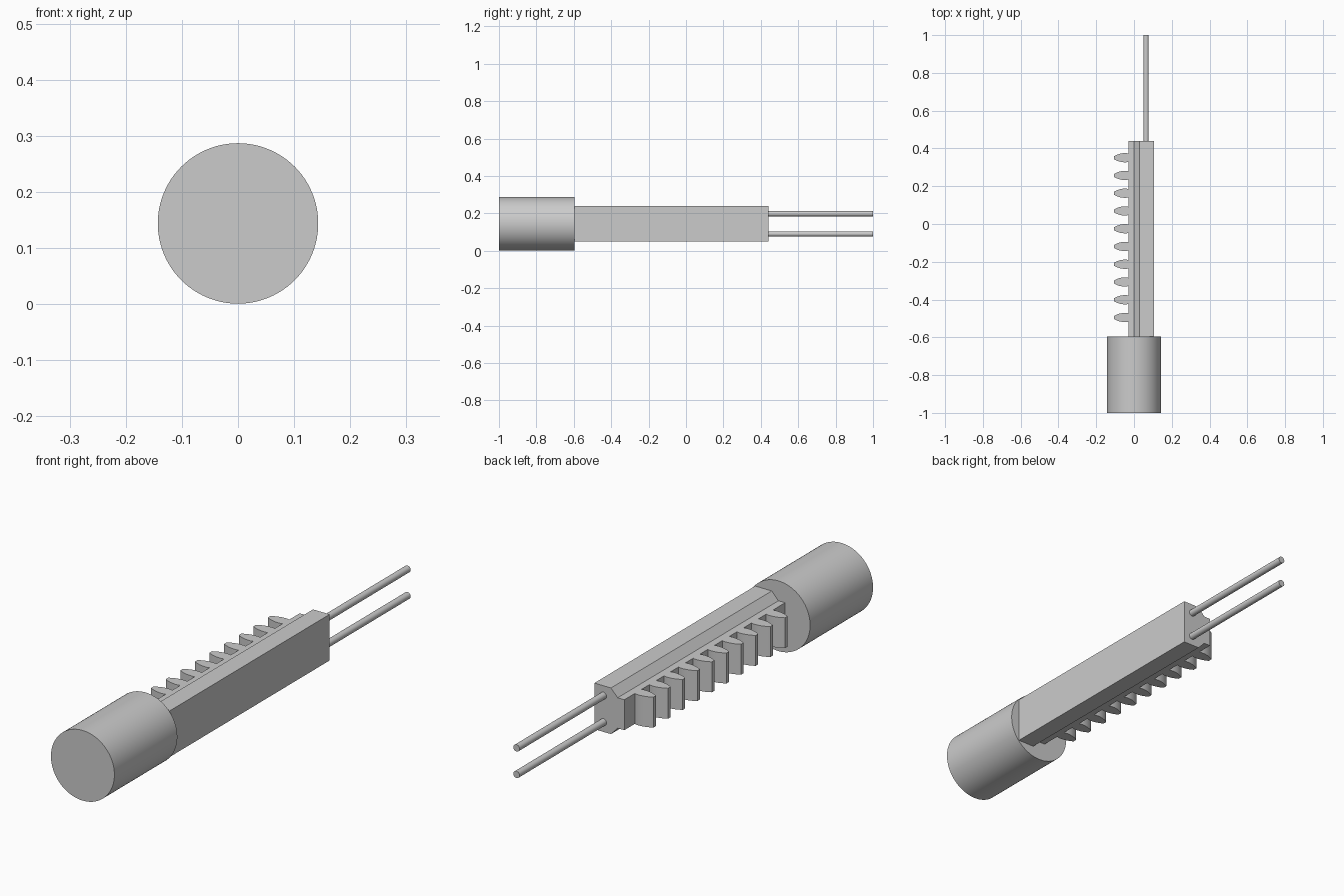
import bpy, bmesh, math
from mathutils import Vector

if "Cube" in bpy.data.objects:
    bpy.data.objects.remove(bpy.data.objects["Cube"])

grey = bpy.data.materials.new("light_grey")
grey.diffuse_color = (0.6, 0.6, 0.6, 1)
grey.use_nodes = True
grey.node_tree.nodes["Principled BSDF"].inputs["Base Color"].default_value = grey.diffuse_color


def prism(name, outline, offset):
    """Extrude a closed 3D outline along an offset vector."""
    bm = bmesh.new()
    face = bm.faces.new([bm.verts.new(p) for p in outline])
    ext = bmesh.ops.extrude_face_region(bm, geom=[face], use_keep_orig=True)
    verts = [g for g in ext["geom"] if isinstance(g, bmesh.types.BMVert)]
    bmesh.ops.translate(bm, verts=verts, vec=Vector(offset))
    bmesh.ops.recalc_face_normals(bm, faces=bm.faces[:])
    mesh = bpy.data.meshes.new(name)
    bm.to_mesh(mesh)
    bm.free()
    mesh.materials.append(grey)
    obj = bpy.data.objects.new(name, mesh)
    bpy.context.collection.objects.link(obj)
    return obj


def smooth(obj):
    bpy.ops.object.select_all(action="DESELECT")
    obj.select_set(True)
    bpy.context.view_layer.objects.active = obj
    bpy.ops.object.shade_smooth_by_angle(angle=math.radians(30))


def rod(name, x, z, radius, y0, y1, sides):
    """Round bar running along y."""
    ring = [(x + radius * math.cos(a), y0, z + radius * math.sin(a))
            for a in (2 * math.pi * i / sides for i in range(sides))]
    smooth(prism(name, ring, (0, y1 - y0, 0)))


MID = 0.144  # height of the main axis

# Round head
rod("round_head", 0, MID, 0.143, -1.0, -0.595, 96)

# Stepped rack bar, symmetric about the axis
half = [(0.105, 0.094), (0.03, 0.094), (0.0, 0.062), (-0.03, 0.062)]
section = half + [(x, -z) for x, z in reversed(half)]
prism("rack_bar", [(x, -0.6, MID + z) for x, z in section], (0, 1.04, 0))

# Ten curved gear teeth on the left side
flank = [(-0.028, 0.021), (-0.038, 0.024), (-0.05, 0.0245), (-0.062, 0.0235),
         (-0.075, 0.021), (-0.087, 0.017), (-0.097, 0.0125), (-0.105, 0.008)]
tooth = flank + [(x, -w) for x, w in reversed(flank)]
for i in range(10):
    yc = -0.495 + i * 0.094
    smooth(prism(f"rack_tooth_{i + 1}",
                 [(x, yc + w, MID - 0.062) for x, w in tooth], (0, 0, 0.124)))

# Two thin pins at the back end
for name, dz in (("upper_pin", 0.054), ("lower_pin", -0.054)):
    rod(name, 0.064, MID + dz, 0.014, 0.43, 1.0, 32)
